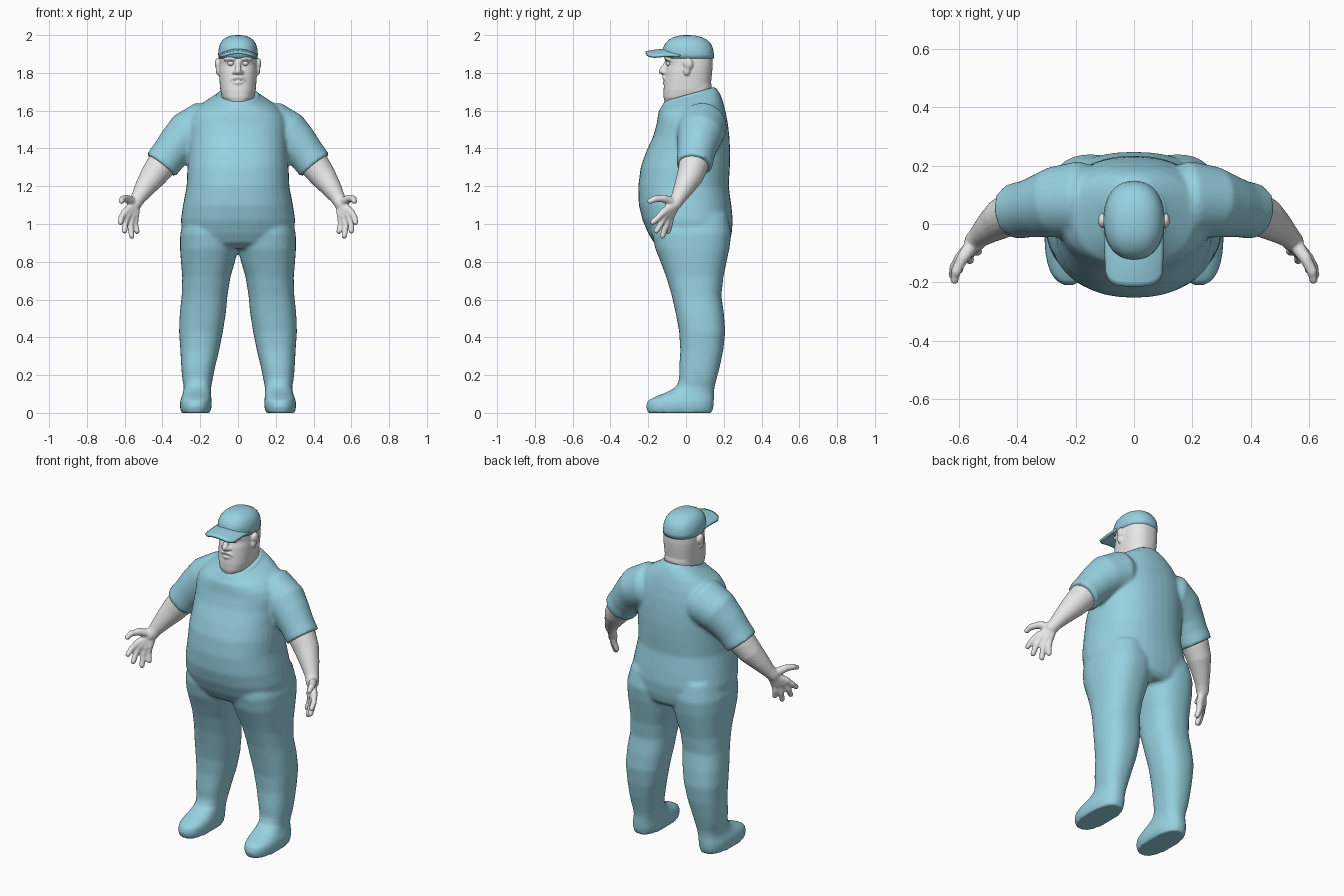
import bpy, bmesh, math
from mathutils import Vector


def material(name, rgb):
    m = bpy.data.materials.new(name)
    m.diffuse_color = (*rgb, 1)
    return m


BLUE = material("light blue cloth", (0.31, 0.64, 0.75))
GREY = material("pale grey skin", (0.8, 0.8, 0.8))


def skin_rings(bm, rings):
    """Bridge a list of point rings and close both ends."""
    vs = [[bm.verts.new(p) for p in r] for r in rings]
    n = len(vs[0])
    for a, b in zip(vs, vs[1:]):
        for i in range(n):
            bm.faces.new((a[i], a[(i + 1) % n], b[(i + 1) % n], b[i]))
    bm.faces.new(vs[0])
    bm.faces.new(vs[-1])


def stack(bm, rows, side=1, power=2.4, n=40):
    """Loft level sections: (z, x0, x1, y0, y1, optional tilt)."""
    rings = []
    for z, x0, x1, y0, y1, *tilt in rows:
        ring = []
        for i in range(n):
            a = 2 * math.pi * i / n
            c, s = math.cos(a), math.sin(a)
            dx = math.copysign(abs(c) ** (2 / power), c) * (x1 - x0) / 2
            dy = math.copysign(abs(s) ** (2 / power), s) * (y1 - y0) / 2
            ring.append((side * ((x0 + x1) / 2 + dx), (y0 + y1) / 2 + dy,
                         z + (tilt[0] * dy if tilt else 0)))
        rings.append(ring)
    skin_rings(bm, rings)


def tube(bm, path, side=1, round_end=False, n=20):
    """Round limb along points (x, y, z, radius)."""
    pts = [Vector((side * p[0], p[1], p[2])) for p in path]
    rad = [p[3] for p in path]
    if round_end:
        d, r = (pts[-1] - pts[-2]).normalized(), rad[-1]
        end = pts[-1]
        pts += [end + d * r * 0.5, end + d * r * 0.85]
        rad += [r * 0.85, r * 0.45]
    rings = []
    for i, p in enumerate(pts):
        d = (pts[min(i + 1, len(pts) - 1)] - pts[max(i - 1, 0)]).normalized()
        u = d.cross(Vector((0, 1, 0.13))).normalized()
        v = d.cross(u)
        rings.append([p + rad[i] * (u * math.cos(t) + v * math.sin(t))
                      for t in (2 * math.pi * k / n for k in range(n))])
    skin_rings(bm, rings)


def ball(bm, centre, scale):
    vs = bmesh.ops.create_uvsphere(bm, u_segments=20, v_segments=12, radius=1)["verts"]
    for v in vs:
        v.co = Vector(centre) + Vector([a * b for a, b in zip(v.co, scale)])


def finish(bm, name, mat, voxel=0, smooth=0):
    bmesh.ops.recalc_face_normals(bm, faces=bm.faces)
    me = bpy.data.meshes.new(name)
    bm.to_mesh(me)
    bm.free()
    for p in me.polygons:
        p.use_smooth = True
    me.materials.append(mat)
    ob = bpy.data.objects.new(name, me)
    bpy.context.collection.objects.link(ob)
    if voxel:
        m = ob.modifiers.new("fuse", 'REMESH')
        m.mode, m.voxel_size, m.use_smooth_shade = 'VOXEL', voxel, True
    if smooth:
        m = ob.modifiers.new("soften", 'SMOOTH')
        m.factor, m.iterations = 0.5, smooth
    return ob


# Clothing: torso, legs with shoes, and sleeves fused together
bm = bmesh.new()
torso = [(0.87, 0.16, -0.12, 0.20), (0.90, 0.25, -0.17, 0.23), (0.95, 0.295, -0.20, 0.242),
         (1.02, 0.303, -0.23, 0.248), (1.10, 0.291, -0.25, 0.24), (1.20, 0.272, -0.253, 0.226),
         (1.30, 0.268, -0.24, 0.232), (1.38, 0.262, -0.212, 0.234), (1.46, 0.262, -0.175, 0.23),
         (1.53, 0.262, -0.155, 0.222), (1.58, 0.245, -0.15, 0.21, 0.08),
         (1.625, 0.205, -0.145, 0.195, 0.16), (1.655, 0.155, -0.13, 0.18, 0.23),
         (1.675, 0.118, -0.122, 0.165, 0.27), (1.688, 0.102, -0.112, 0.152, 0.28)]
stack(bm, [(z, -w, w, *rest) for z, w, *rest in torso], power=2.3)
leg = [(0.0, 0.147, 0.302, -0.203, 0.138), (0.035, 0.139, 0.308, -0.212, 0.146),
       (0.065, 0.139, 0.306, -0.203, 0.148), (0.085, 0.142, 0.298, -0.165, 0.148),
       (0.11, 0.143, 0.29, -0.10, 0.148), (0.14, 0.142, 0.287, -0.05, 0.152),
       (0.18, 0.134, 0.295, -0.036, 0.162), (0.24, 0.122, 0.30, -0.036, 0.178),
       (0.33, 0.10, 0.305, -0.03, 0.197), (0.43, 0.08, 0.312, -0.036, 0.208),
       (0.53, 0.064, 0.308, -0.055, 0.20), (0.62, 0.056, 0.298, -0.075, 0.187),
       (0.72, 0.040, 0.295, -0.105, 0.198), (0.80, 0.016, 0.302, -0.135, 0.215),
       (0.87, 0.0, 0.307, -0.163, 0.23), (0.95, -0.01, 0.306, -0.18, 0.24),
       (1.05, 0.02, 0.28, -0.17, 0.22)]
sleeve = [(0.08, 0.06, 1.51, 0.11), (0.20, 0.085, 1.512, 0.132), (0.265, 0.075, 1.475, 0.123),
          (0.32, 0.062, 1.42, 0.108), (0.365, 0.052, 1.365, 0.098), (0.408, 0.044, 1.31, 0.096)]
for s in (1, -1):
    stack(bm, leg, s)
    tube(bm, sleeve, s, n=32)
finish(bm, "clothing", BLUE, 0.011, 4)

# Shirt collar: soft band following the sloped neckline
bm = bmesh.new()
stack(bm, [(z, -w, w, 0.02 - d, 0.02 + d, 0.28) for z, w, d in
           ((1.655, 0.122, 0.142), (1.68, 0.115, 0.138), (1.689, 0.104, 0.128), (1.682, 0.09, 0.11))],
      power=2.1)
finish(bm, "collar", BLUE)

# Bare arms and hands
arm = [(0.35, 0.055, 1.385, 0.075), (0.408, 0.04, 1.31, 0.079), (0.452, 0.02, 1.25, 0.07),
       (0.495, -0.012, 1.19, 0.054), (0.53, -0.042, 1.135, 0.039), (0.548, -0.062, 1.105, 0.036)]
palm = [((0.55, -0.065, 1.10), (0.60, -0.122, 1.06), 0.024), ((0.55, -0.065, 1.10), (0.585, -0.112, 1.045), 0.025),
        ((0.545, -0.06, 1.10), (0.563, -0.095, 1.035), 0.025), ((0.54, -0.055, 1.10), (0.543, -0.08, 1.04), 0.023)]
tips = [(0.622, -0.177, 1.008), (0.60, -0.157, 0.962), (0.563, -0.125, 0.935), (0.535, -0.095, 0.96)]
for s, label in ((1, "left"), (-1, "right")):
    bm = bmesh.new()
    tube(bm, arm, s, True)
    for (a, b, r), t in zip(palm, tips):
        tube(bm, [(*a, r), (*b, r * 0.85)], s, True)
        mid = [(p + q) / 2 + o for p, q, o in zip(b, t, (0.006, 0.002, 0.0))]
        tube(bm, [(*b, 0.018), (*mid, 0.0165), (*t, 0.0145)], s, True)
    # thumb
    tube(bm, [(0.555, -0.07, 1.115, 0.026), (0.59, -0.12, 1.135, 0.021),
              (0.612, -0.165, 1.133, 0.018), (0.616, -0.192, 1.12, 0.015)], s, True)
    finish(bm, label + "_arm", GREY, 0.006, 3)

# Head with neck, nose, ears, brows and lips
bm = bmesh.new()
head = [(1.632, 0.04, -0.098, 0.04), (1.645, 0.066, -0.112, 0.08), (1.67, 0.084, -0.119, 0.11),
        (1.71, 0.094, -0.119, 0.128), (1.76, 0.098, -0.114, 0.134), (1.81, 0.101, -0.108, 0.139),
        (1.84, 0.101, -0.099, 0.141), (1.87, 0.10, -0.104, 0.141), (1.92, 0.094, -0.10, 0.134)]
stack(bm, [(z, -w, w, f, b) for z, w, f, b in head])
stack(bm, [(1.58, -0.09, 0.09, -0.06, 0.135), (1.66, -0.088, 0.088, -0.07, 0.137),
           (1.74, -0.09, 0.09, -0.07, 0.135)])
tube(bm, [(0, -0.096, 1.865, 0.012), (0, -0.112, 1.835, 0.014), (0, -0.128, 1.808, 0.018)], 1, True)
for s in (1, -1):
    ball(bm, (s * 0.018, -0.114, 1.803), (0.013, 0.014, 0.011))
    ball(bm, (s * 0.109, 0.012, 1.848), (0.014, 0.026, 0.03))
    ball(bm, (s * 0.105, 0.004, 1.812), (0.012, 0.018, 0.026))
    tube(bm, [(0.014, -0.104, 1.872, 0.011), (0.04, -0.101, 1.878, 0.011), (0.068, -0.085, 1.872, 0.01)], s, True)
    tube(bm, [(0, -0.116, 1.778, 0.011), (0.02, -0.113, 1.774, 0.010), (0.036, -0.106, 1.762, 0.007)], s, True)
    tube(bm, [(0, -0.116, 1.748, 0.009), (0.018, -0.112, 1.75, 0.008), (0.03, -0.107, 1.755, 0.005)], s, True)
finish(bm, "head", GREY, 0.0055, 2)

# Eyes
for s, label in ((1, "left"), (-1, "right")):
    bm = bmesh.new()
    ball(bm, (s * 0.038, -0.09, 1.85), (0.017, 0.016, 0.014))
    finish(bm, label + "_eye", GREY)

# Cap crown
bm = bmesh.new()
crown = [(1.876, 0.103, -0.112, 0.147), (1.90, 0.105, -0.122, 0.148), (1.93, 0.102, -0.122, 0.143),
         (1.955, 0.094, -0.11, 0.131), (1.975, 0.08, -0.092, 0.112), (1.99, 0.058, -0.064, 0.082),
         (1.998, 0.03, -0.033, 0.047), (2.0, 0.008, -0.005, 0.015)]
stack(bm, [(z, -w, w, f, b) for z, w, f, b in crown], power=2.25)
finish(bm, "cap_crown", BLUE)

# Cap bill: arched plate with rounded front corners
bm = bmesh.new()
NX, NY = 20, 8
grid = []
for j in range(NY + 1):
    t = j / NY
    row = []
    for i in range(NX + 1):
        u = 2 * i / NX - 1
        front = -0.214 + 0.012 * u * u + 0.035 * u ** 8
        back = -0.085 + 0.055 * u * u
        row.append(bm.verts.new((0.1 * u * (1 - 0.05 * t), back + (front - back) * t,
                                 1.921 - 0.014 * t * t - 0.032 * u * u * (1 - 0.3 * t))))
    grid.append(row)
for a, b in zip(grid, grid[1:]):
    for i in range(NX):
        bm.faces.new((a[i], b[i], b[i + 1], a[i + 1]))
bill = finish(bm, "cap_bill", BLUE)
m = bill.modifiers.new("thickness", 'SOLIDIFY')
m.thickness, m.offset = 0.014, 0
